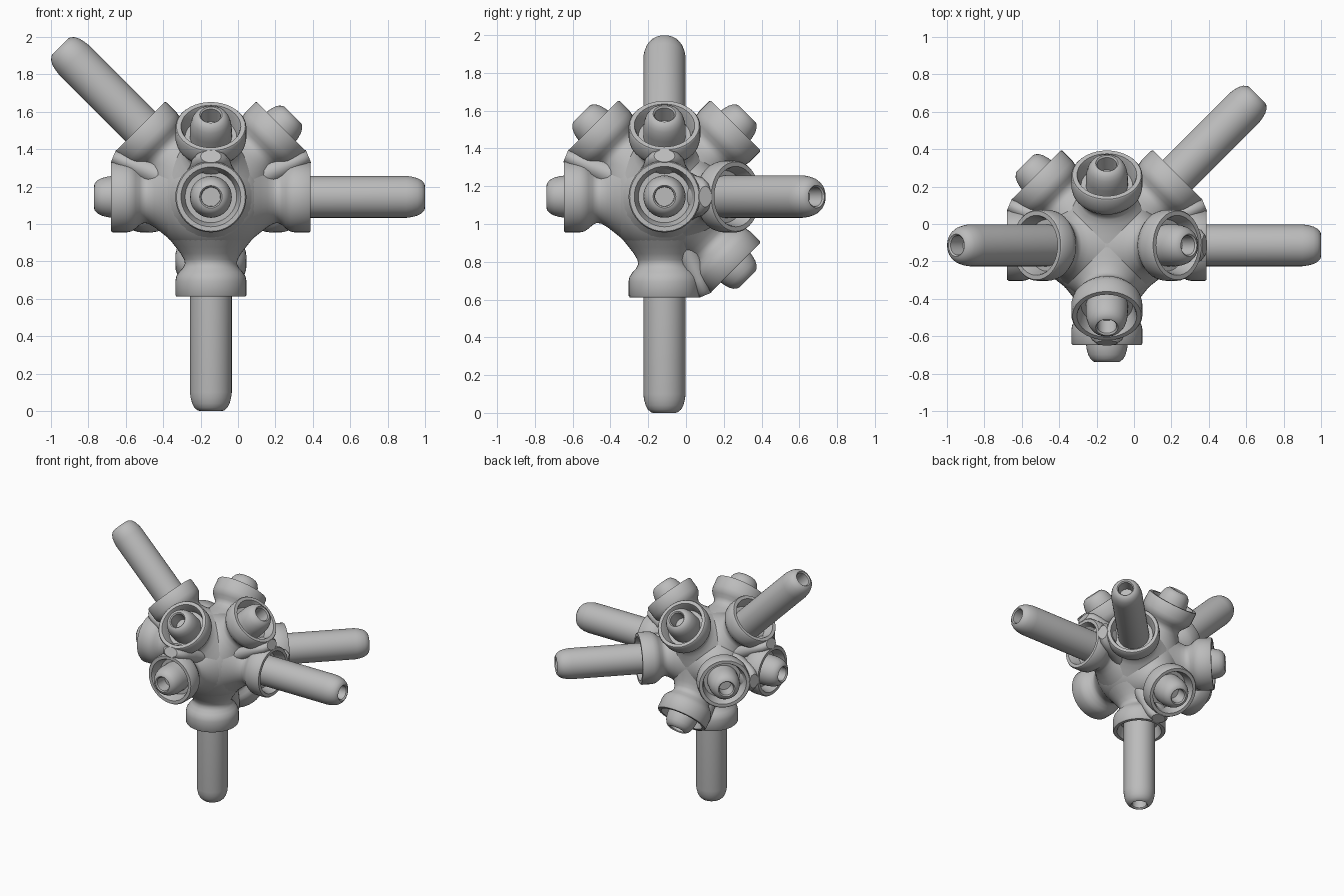
import bpy, bmesh, math
from mathutils import Vector

cube = bpy.data.objects.get("Cube")
if cube:
    bpy.data.objects.remove(cube)

CENTRE = Vector((-0.145, -0.114, 1.145))

grey = bpy.data.materials.new("plain grey")
grey.use_nodes = True
grey.diffuse_color = (0.5, 0.5, 0.5, 1)
grey.node_tree.nodes["Principled BSDF"].inputs["Base Color"].default_value = (0.5, 0.5, 0.5, 1)


def finish(name, bm):
    """Turn a bmesh into a smooth grey object placed at the hub centre."""
    bmesh.ops.recalc_face_normals(bm, faces=bm.faces)
    mesh = bpy.data.meshes.new(name)
    bm.to_mesh(mesh)
    bm.free()
    mesh.materials.append(grey)
    obj = bpy.data.objects.new(name, mesh)
    bpy.context.collection.objects.link(obj)
    obj.location = CENTRE
    bpy.ops.object.select_all(action='DESELECT')
    obj.select_set(True)
    bpy.context.view_layer.objects.active = obj
    bpy.ops.object.shade_smooth_by_angle(angle=math.radians(40))
    return obj


def lathe(name, profile, direction, steps=40):
    """Spin a (radius, distance) profile and aim it outward from the hub."""
    bm = bmesh.new()
    verts = [bm.verts.new((r, 0, d)) for r, d in profile]
    edges = [bm.edges.new(pair) for pair in zip(verts, verts[1:])]
    bmesh.ops.spin(bm, geom=verts + edges, cent=(0, 0, 0), axis=(0, 0, 1),
                   angle=math.tau, steps=steps)
    bmesh.ops.remove_doubles(bm, verts=bm.verts, dist=0.0005)
    finish(name, bm).rotation_euler = direction.to_track_quat('Z', 'Y').to_euler()


def web(name, a, b):
    """Fillet that fills the gap between two neighbouring collars."""
    bm = bmesh.new()
    out = (a + b).normalized()
    side = (b - a).normalized()
    across = out.cross(side)
    angles = [math.tau * i / 24 for i in range(24)]
    rings = []
    # Distance out, half width between the collars, half width across them
    for d, w, t in ((0.2, 0.09, 0.16), (0.32, 0.085, 0.13), (0.4, 0.075, 0.115),
                    (0.48, 0.06, 0.105), (0.54, 0.048, 0.085), (0.565, 0.036, 0.055)):
        rings.append([bm.verts.new(out * d + side * w * math.cos(u) + across * t * math.sin(u))
                      for u in angles])
    for low, high in zip(rings, rings[1:]):
        for i in range(24):
            j = (i + 1) % 24
            bm.faces.new((low[i], low[j], high[j], high[i]))
    bm.faces.new(rings[0])
    bm.faces.new(rings[-1])
    finish(name, bm)


# Flared neck, collar with a rounded back, thin rim and recessed floor
SOCKET = [(0, 0.2), (0.225, 0.222), (0.19, 0.266), (0.162, 0.302), (0.143, 0.335),
          (0.139, 0.357), (0.15, 0.38), (0.17, 0.402), (0.185, 0.425),
          (0.19, 0.45), (0.19, 0.525), (0.184, 0.533), (0.16, 0.533),
          (0.152, 0.515), (0.138, 0.455), (0, 0.455)]


def rod_profile(end):
    """Round-ended rod with a blind hole in its tip."""
    return [(0, 0.4), (0.112, 0.4), (0.112, end - 0.1), (0.108, end - 0.07),
            (0.1, end - 0.04), (0.088, end - 0.018), (0.072, end - 0.004),
            (0.06, end), (0.052, end - 0.008), (0.05, end - 0.1), (0, end - 0.1)]


# Hub ball
ball = bmesh.new()
bmesh.ops.create_uvsphere(ball, u_segments=48, v_segments=24, radius=0.318)
finish("hub_ball", ball)

# Socket directions and the distance each rod reaches
ARMS = {
    "left": ((1, 0, 0), 1.145),
    "lower": ((0, 0, -1), 1.145),
    "upper_right": ((-1, 0, 1), 1.138),
    "back_left": ((1, 1, 0), 1.137),
    "right": ((-1, 0, 0), 0.625),
    "front": ((0, -1, 0), 0.625),
    "upper_left": ((1, 0, 1), 0.62),
    "upper_front": ((0, -1, 1), 0.62),
    "upper_back": ((0, 1, 1), 0.62),
    "back_right": ((-1, 1, 0), 0.62),
    "lower_back": ((0, 1, -1), 0.62),
}

aims = {side: Vector(axis).normalized() for side, (axis, end) in ARMS.items()}
for side, (axis, end) in ARMS.items():
    lathe(side + "_socket", SOCKET, aims[side])
    lathe(side + "_rod", rod_profile(end), aims[side])

# Webs join every pair of sockets that sit 45 degrees apart
names = list(aims)
for i, first in enumerate(names):
    for second in names[i + 1:]:
        if aims[first].angle(aims[second]) < math.radians(50):
            web(first + "_to_" + second + "_web", aims[first], aims[second])
